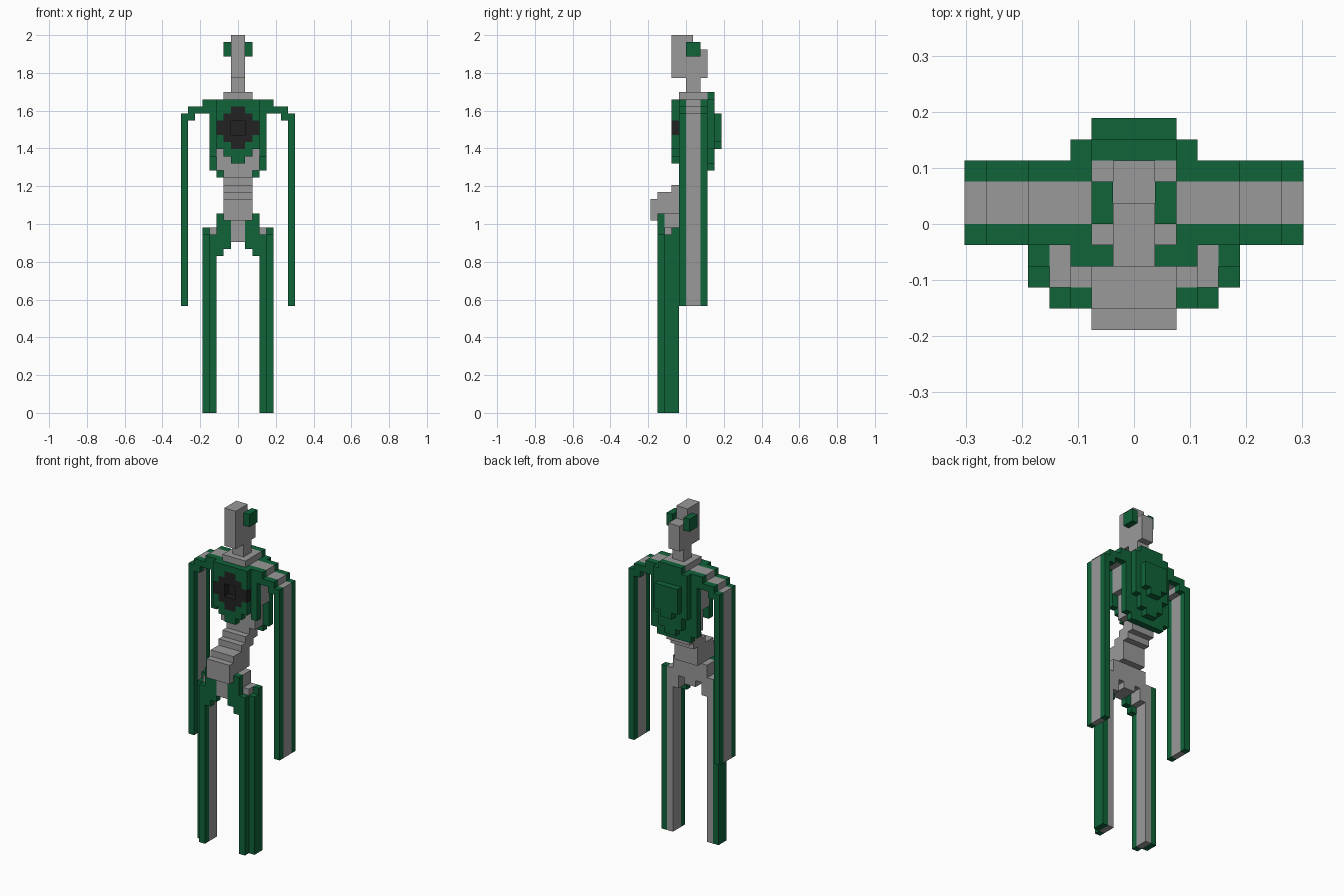
import bpy, bmesh, math
from mathutils import Vector

cube = bpy.data.objects.get("Cube")
if cube:
    bpy.data.objects.remove(cube, do_unlink=True)

U = 2 / 53  # one block


def material(name, rgb):
    m = bpy.data.materials.new(name)
    m.use_nodes = True
    m.diffuse_color = (*rgb, 1)
    bsdf = m.node_tree.nodes["Principled BSDF"]
    bsdf.inputs["Base Color"].default_value = (*rgb, 1)
    bsdf.inputs["Roughness"].default_value = 0.9
    return m


MATS = [material("armour_green", (0.005, 0.125, 0.042)),
        material("body_grey", (0.32, 0.32, 0.32)),
        material("core_black", (0.016, 0.016, 0.017))]
GREEN, GREY, BLACK = range(3)

cells = {}  # block position -> (part name, colour)


def fill(part, col, x, y, z):
    """Fill a block range; later fills replace earlier ones."""
    for i in range(*x):
        for j in range(*y):
            for k in range(*z):
                cells[i, j, k] = (part, col)


def wide(part, col, half, y, z):
    """A range centred on x = 0."""
    fill(part, col, (-half, half), y, z)


def pair(part, col, x, y, z):
    """A range on the left and its mirror on the right."""
    fill("left_" + part, col, x, y, z)
    fill("right_" + part, col, (-x[1], -x[0]), y, z)


def sandwich(part, x, z):
    """Grey core between green front and back strips."""
    for col, y in ((GREEN, (-1, 0)), (GREY, (0, 2)), (GREEN, (2, 3))):
        pair(part, col, x, y, z)


# Head, ears and neck
wide("head", GREY, 1, (-2, 1), (47, 53))
wide("head", GREY, 1, (1, 3), (47, 51))
pair("ear", GREEN, (1, 2), (0, 2), (50, 52))
wide("neck", GREY, 1, (0, 2), (45, 47))
wide("neck_base", GREY, 2, (-1, 3), (44, 45))

# Shoulders stepping down into long arms
sandwich("shoulder", (4, 5), (42, 44))
sandwich("shoulder", (5, 6), (42, 43))
sandwich("shoulder", (6, 7), (41, 43))
sandwich("arm", (7, 8), (15, 42))

# Torso core with front and back layers
wide("torso", GREY, 3, (0, 2), (34, 44))
wide("torso", GREY, 4, (0, 2), (38, 44))
wide("torso", GREEN, 4, (-1, 0), (37, 44))
pair("rib", GREEN, (3, 4), (-1, 0), (36, 37))
wide("torso", GREEN, 4, (2, 3), (34, 44))
wide("torso", GREEN, 3, (2, 3), (33, 34))

# Chest plate tapering to the bottom
for half, low in ((3, 37), (2, 36), (1, 35)):
    wide("chest_plate", GREEN, half, (-2, -1), (low, 44))

# Round black core set in the chest, hollow at its centre
for half, low, high in ((3, 39, 41), (2, 38, 42), (1, 37, 43)):
    wide("chest_core", BLACK, half, (-2, -1), (low, high))
wide("chest_core", BLACK, 1, (-1, 0), (39, 41))
for i in (-1, 0):
    for k in (39, 40):
        del cells[i, -2, k]

# Back plate and raised pack
for half, low, high in ((3, 37, 44), (2, 35, 45), (1, 34, 45)):
    wide("back_plate", GREEN, half, (3, 4), (low, high))
wide("back_pack", GREEN, 2, (4, 5), (38, 42))
wide("back_pack", GREEN, 1, (4, 5), (37, 38))

# Waist curving forward in steps
for y0, y1, z0, z1 in ((0, 2, 33, 34), (-1, 2, 32, 33), (-2, 1, 31, 32),
                       (-4, 0, 30, 31), (-5, 0, 28, 30), (-5, -1, 27, 28)):
    wide("waist", GREY, 2, (y0, y1), (z0, z1))

# Pelvis with green hip guards
wide("pelvis", GREY, 1, (-4, -1), (24, 27))
wide("pelvis", GREY, 3, (-3, -1), (25, 28))
pair("hip_guard", GREEN, (1, 2), (-4, -3), (23, 27))
pair("hip_guard", GREEN, (2, 3), (-4, -3), (22, 28))
pair("hip", GREY, (2, 3), (-3, -1), (23, 25))

# Legs: grey core, green front and outer strips
pair("leg", GREY, (3, 4), (-3, -1), (0, 26))
pair("leg", GREEN, (3, 4), (-4, -3), (0, 25))
pair("leg", GREEN, (4, 5), (-3, -2), (0, 25))
pair("leg", GREEN, (4, 5), (-2, -1), (0, 26))


def build(part):
    """Mesh the exposed block faces of one part."""
    bm = bmesh.new()
    verts = {}
    for c, (name, col) in cells.items():
        if name != part:
            continue
        for axis in range(3):
            for side in (0, 1):
                n = list(c)
                n[axis] += 2 * side - 1
                if tuple(n) in cells:
                    continue
                a, b = (axis + 1) % 3, (axis + 2) % 3
                loop = []
                for da, db in ((0, 0), (1, 0), (1, 1), (0, 1)):
                    p = list(c)
                    p[axis] += side
                    p[a] += da
                    p[b] += db
                    p = tuple(p)
                    if p not in verts:
                        verts[p] = bm.verts.new(Vector(p) * U)
                    loop.append(verts[p])
                face = bm.faces.new(loop if side else loop[::-1])
                face.material_index = col
    # Merge flat areas of one colour
    bmesh.ops.dissolve_limit(bm, angle_limit=math.radians(1), verts=bm.verts[:],
                             edges=bm.edges[:], delimit={'MATERIAL'})
    mesh = bpy.data.meshes.new(part)
    bm.to_mesh(mesh)
    bm.free()
    for m in MATS:
        mesh.materials.append(m)
    bpy.context.collection.objects.link(bpy.data.objects.new(part, mesh))


for part in sorted({name for name, _ in cells.values()}):
    build(part)
